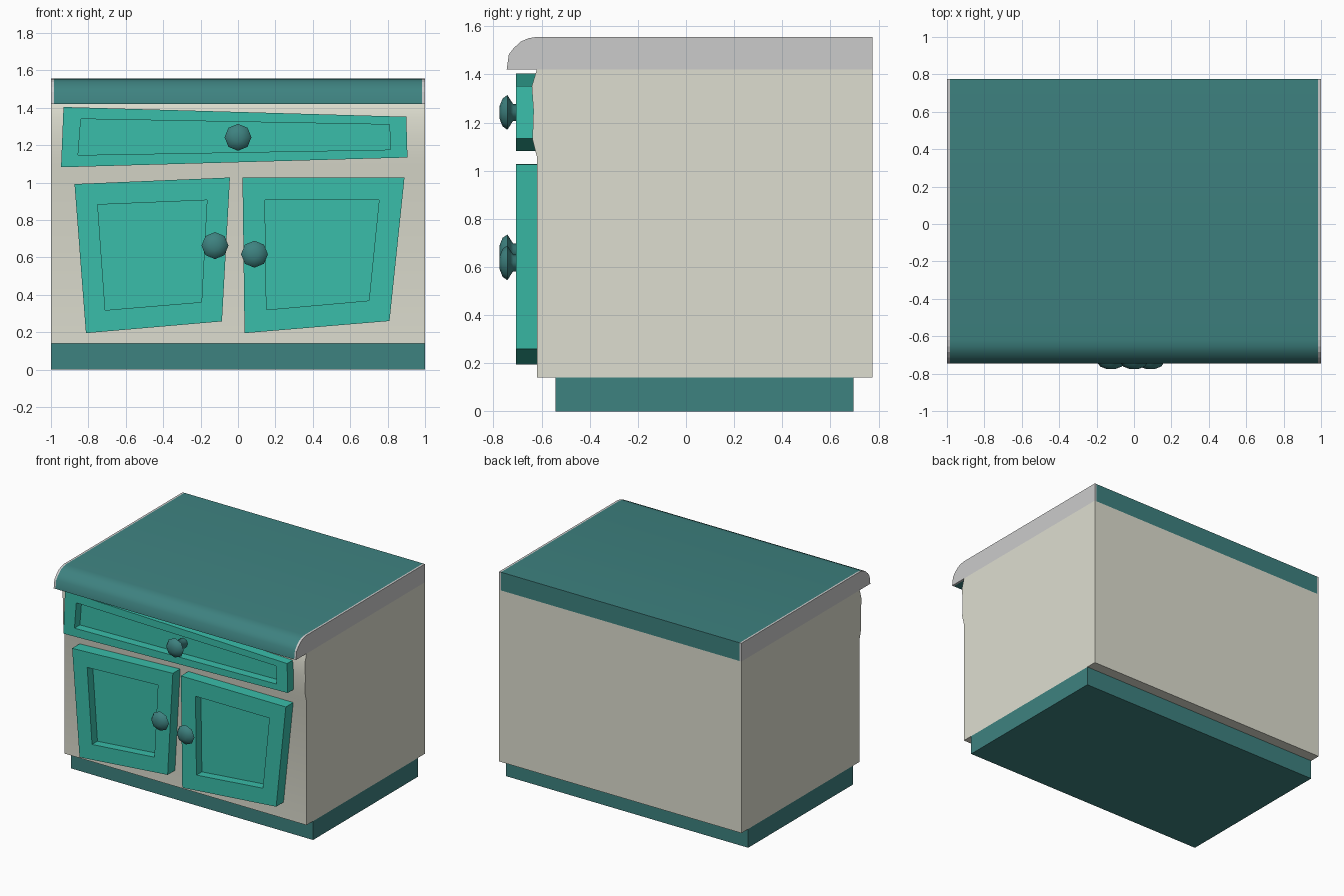
import bpy, bmesh, math

if "Cube" in bpy.data.objects:
    bpy.data.objects.remove(bpy.data.objects["Cube"])


def material(name, rgb):
    m = bpy.data.materials.new(name)
    m.diffuse_color = (*rgb, 1)
    m.use_nodes = True
    m.node_tree.nodes["Principled BSDF"].inputs["Base Color"].default_value = m.diffuse_color
    return m


IVORY = material("ivory_paint", (0.73, 0.73, 0.63))
TEAL = material("dark_teal", (0.048, 0.223, 0.216))
MINT = material("bright_teal", (0.042, 0.515, 0.402))


def finish(name, bm, mat=None, angle=None):
    bmesh.ops.recalc_face_normals(bm, faces=bm.faces)
    me = bpy.data.meshes.new(name)
    bm.to_mesh(me)
    bm.free()
    ob = bpy.data.objects.new(name, me)
    bpy.context.collection.objects.link(ob)
    if mat:
        me.materials.append(mat)
    if angle:
        bpy.ops.object.select_all(action='DESELECT')
        ob.select_set(True)
        bpy.context.view_layer.objects.active = ob
        bpy.ops.object.shade_smooth_by_angle(angle=math.radians(angle))
    return ob


def loft(bm, loops):
    """Bridge successive closed loops and cap both ends."""
    rings = [[bm.verts.new(p) for p in loop] for loop in loops]
    n = len(rings[0])
    for a, b in zip(rings, rings[1:]):
        for i in range(n):
            j = (i + 1) % n
            bm.faces.new((a[i], a[j], b[j], b[i]))
    bm.faces.new(rings[0])
    bm.faces.new(rings[-1])


def extrude_x(name, profile, x0, x1, mat=None, angle=None):
    bm = bmesh.new()
    loft(bm, [[(x, y, z) for y, z in profile] for x in (x0, x1)])
    return finish(name, bm, mat, angle)


def panel(name, outer, inner):
    """Crooked slab with a recessed centre, given by front (x, z) corners."""
    bm = bmesh.new()
    steps = ((outer, -0.615), (outer, -0.707), (inner, -0.707), (inner, -0.643))
    loft(bm, [[(x, y, z) for x, z in quad] for quad, y in steps])
    return finish(name, bm, MINT)


def knob(name, x, z):
    """Eight-sided mushroom knob."""
    profile = ((0.035, -0.635), (0.035, -0.718), (0.05, -0.728), (0.072, -0.742),
               (0.058, -0.762), (0.025, -0.775))
    bm = bmesh.new()
    loft(bm, [[(x + r * math.cos(i * math.pi / 4), y, z + r * math.sin(i * math.pi / 4))
               for i in range(8)] for r, y in profile])
    return finish(name, bm, TEAL, 60)


# plinth
extrude_x("plinth", [(-0.543, 0), (0.695, 0), (0.695, 0.14), (-0.543, 0.14)], -1, 1, TEAL)

# cabinet body, front slightly swollen around the drawer
extrude_x("cabinet_body", [(0.775, 0.14), (0.775, 1.42), (-0.62, 1.42), (-0.641, 1.35),
                           (-0.634, 1.25), (-0.638, 1.13), (-0.62, 1.06), (-0.62, 0.14)],
          -1, 1, IVORY, 30)

# countertop with rounded front lip and grey end caps
top = [(0.775, 1.42), (0.775, 1.556), (-0.62, 1.556), (-0.655, 1.55), (-0.685, 1.537),
       (-0.715, 1.51), (-0.736, 1.483), (-0.745, 1.42)]
extrude_x("countertop", top, -0.985, 0.985, TEAL, 40)
for side, s in (("left", -1), ("right", 1)):
    extrude_x(f"countertop_cap_{side}", top, 0.985 * s, s)

# drawer and doors
panel("drawer_front",
      [(-0.933, 1.404), (0.90, 1.352), (0.906, 1.134), (-0.946, 1.082)],
      [(-0.84, 1.34), (0.81, 1.31), (0.815, 1.176), (-0.855, 1.147)])
panel("left_door",
      [(-0.874, 0.992), (-0.043, 1.027), (-0.086, 0.258), (-0.813, 0.195)],
      [(-0.75, 0.882), (-0.166, 0.906), (-0.195, 0.361), (-0.71, 0.318)])
panel("right_door",
      [(0.024, 1.026), (0.89, 1.026), (0.81, 0.26), (0.035, 0.195)],
      [(0.144, 0.906), (0.754, 0.906), (0.70, 0.369), (0.152, 0.32)])

# knobs
knob("drawer_knob", 0, 1.242)
knob("left_door_knob", -0.123, 0.663)
knob("right_door_knob", 0.088, 0.617)
